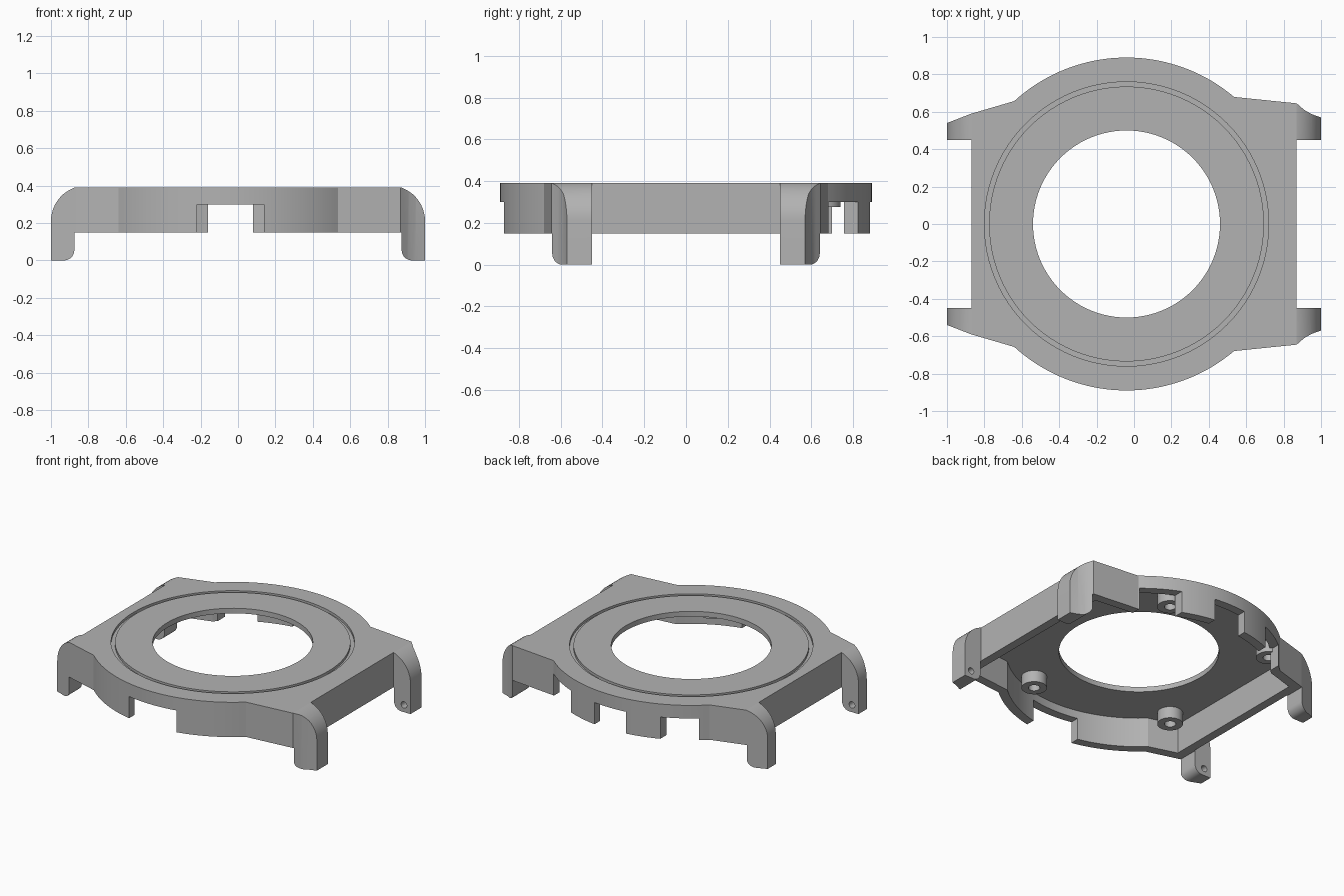
import bpy, bmesh, math
from mathutils import Vector

cube = bpy.data.objects.get("Cube")
if cube:
    bpy.data.objects.remove(cube, do_unlink=True)

grey = bpy.data.materials.new("matte grey")
grey.use_nodes = True
grey.diffuse_color = (0.45, 0.45, 0.45, 1)
grey.node_tree.nodes["Principled BSDF"].inputs["Base Color"].default_value = (0.45, 0.45, 0.45, 1)
grey.node_tree.nodes["Principled BSDF"].inputs["Roughness"].default_value = 0.6

CX = -0.04          # centre of the round parts
TOP, RIM, LIP, UNDER = 0.39, 0.15, 0.30, 0.355


def prism(name, pts, lo, hi, axis="z"):
    """Extrude a flat outline from lo to hi along z or y."""
    bm = bmesh.new()
    place = (lambda a, b, h: (a, b, h)) if axis == "z" else (lambda a, b, h: (a, h, b))
    face = bm.faces.new([bm.verts.new(place(a, b, lo)) for a, b in pts])
    geom = bmesh.ops.extrude_face_region(bm, geom=[face])["geom"]
    step = Vector(place(0, 0, hi - lo))
    bmesh.ops.translate(bm, vec=step, verts=[v for v in geom if isinstance(v, bmesh.types.BMVert)])
    bmesh.ops.recalc_face_normals(bm, faces=bm.faces)
    mesh = bpy.data.meshes.new(name)
    bm.to_mesh(mesh)
    bm.free()
    mesh.materials.append(grey)
    obj = bpy.data.objects.new(name, mesh)
    bpy.context.collection.objects.link(obj)
    return obj


def circle(x, y, r, n=96):
    return [(x + r * math.cos(math.tau * i / n), y + r * math.sin(math.tau * i / n)) for i in range(n)]


def box(x0, x1, y0, y1):
    return [(x0, y0), (x1, y0), (x1, y1), (x0, y1)]


def combine(obj, tool, operation="DIFFERENCE"):
    """Apply a boolean and discard the tool."""
    mod = obj.modifiers.new("cut", "BOOLEAN")
    mod.operation, mod.solver, mod.object = operation, "EXACT", tool
    bpy.context.view_layer.objects.active = obj
    bpy.ops.object.modifier_apply(modifier=mod.name)
    bpy.data.objects.remove(tool, do_unlink=True)


def outline(r, left, right, x_left, x_right, n=40):
    """Round case outline with a shoulder running to each corner."""
    a0 = math.acos((x_right - CX) / r)
    a1 = math.acos((x_left - CX) / r)
    angles = [a0 + (a1 - a0) * i / n for i in range(n + 1)]
    back = [right] + [(CX + r * math.cos(a), r * math.sin(a)) for a in angles] + [left]
    return back + [(x, -y) for x, y in reversed(back)]


# Case: shell with hollow underside, central opening and top groove
case = prism("case_body", outline(0.89, (-0.87, 0.59), (0.87, 0.645), -0.64, 0.535), RIM, TOP)
combine(case, prism("pocket", outline(0.83, (-0.81, 0.54), (0.81, 0.59), -0.615, 0.51), 0, UNDER))
combine(case, prism("opening", circle(CX, 0, 0.5), 0, 1))
groove = prism("groove", circle(CX, 0, 0.76), TOP - 0.018, 0.5)
combine(groove, prism("groove_core", circle(CX, 0, 0.735), 0, 1))
combine(case, groove)

# Notches in the front and back walls
for x0, x1, y0, y1 in [(-0.22, 0.14, -1, -0.7), (-0.16, 0.08, 0.7, 1),
                       (0.30, 0.53, 0.58, 1), (-0.59, -0.38, 0.58, 1)]:
    combine(case, prism("notch", box(x0, x1, y0, y1), 0, LIP))

# Screw bosses under the plate
bosses = []
for x, y in [(0.26, -0.66), (0.26, 0.66), (-0.68, -0.46), (-0.62, 0.57)]:
    boss = prism("screw_boss", circle(x, y, 0.08, 32), 0.275, UNDER + 0.005)
    combine(boss, prism("screw_hole", circle(x, y, 0.036, 24), 0, 0.35))
    bosses.append(boss)

# Strap lugs: plan outline trimmed by a rounded side profile
arc_top = [(0.81 + 0.19 * math.cos(math.radians(a)), 0.21 + 0.19 * math.sin(math.radians(a)))
           for a in range(0, 71, 7)]
arc_foot = [(0.93 - 0.055 * math.sin(math.radians(a)), 0.055 - 0.055 * math.cos(math.radians(a)))
            for a in range(0, 91, 10)]
profile = [(1.0, 0.0)] + arc_top + [(0.87, TOP), (0.87, RIM), (0.875, RIM)] + arc_foot[::-1]
plans = {1: [(0.86, 0.45), (1.01, 0.45), (1.01, 0.567), (1.0, 0.57), (0.95, 0.587), (0.91, 0.61),
             (0.87, 0.645), (0.86, 0.645)],
         -1: [(0.86, 0.45), (1.01, 0.45), (1.01, 0.536), (0.87, 0.59), (0.86, 0.59)]}
lugs = []
for sx, side in ((1, "left"), (-1, "right")):
    for sy, end in ((-1, "front"), (1, "back")):
        lug = prism(f"{end}_{side}_lug", [(sx * x, sy * y) for x, y in plans[sx]], -0.1, 0.5)
        combine(lug, prism("lug_profile", [(sx * x, z) for x, z in profile], -1, 1, "y"), "INTERSECT")
        pin = sorted((sy * 0.4, sy * 0.51))
        combine(lug, prism("pin_hole", circle(sx * 0.95, 0.05, 0.022, 20), pin[0], pin[1], "y"))
        lugs.append(lug)

# Smooth the rounded walls, keep the corners crisp
bpy.ops.object.select_all(action="DESELECT")
for obj in [case] + bosses + lugs:
    obj.select_set(True)
bpy.context.view_layer.objects.active = case
bpy.ops.object.shade_smooth_by_angle(angle=math.radians(20))
